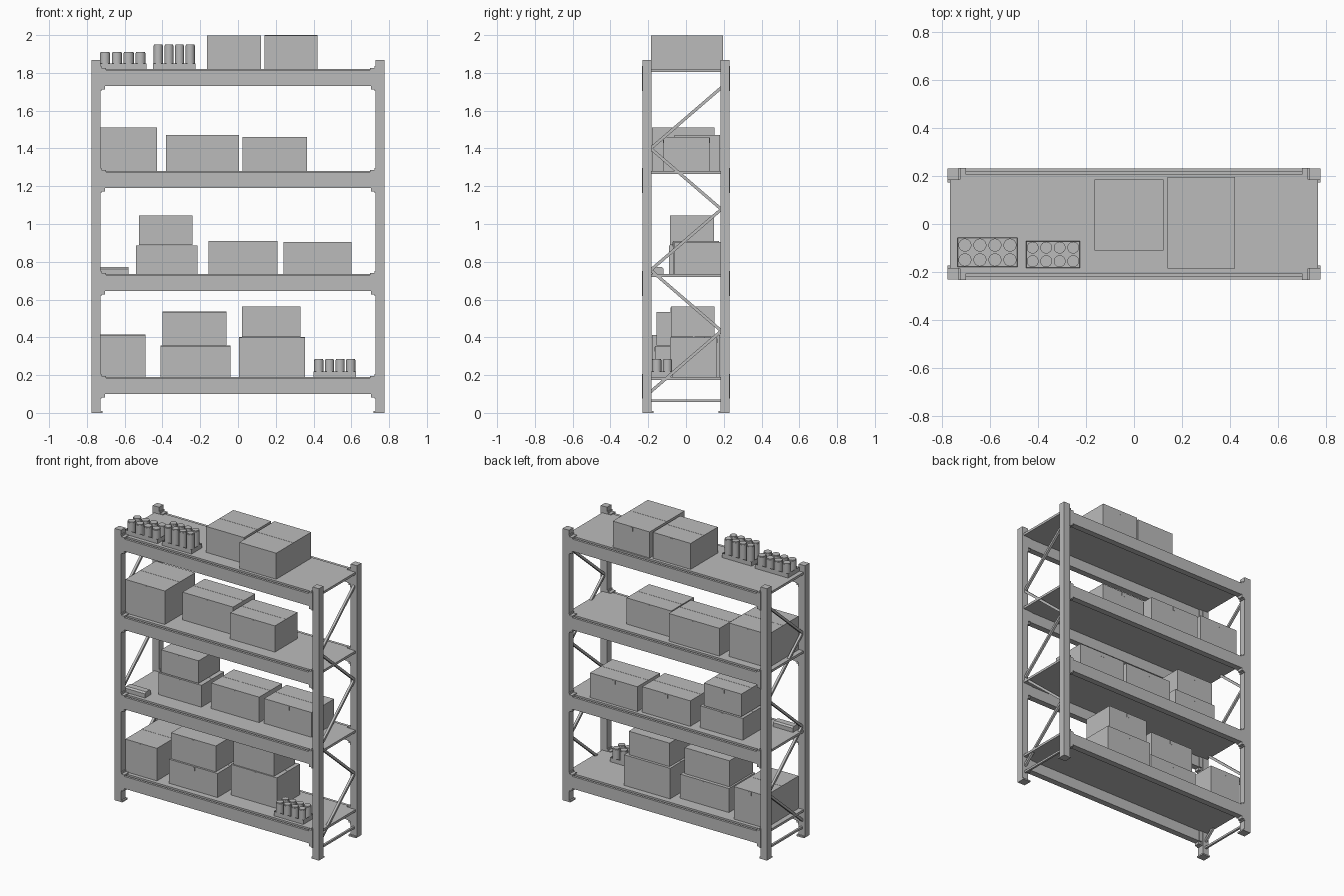
import bpy, bmesh, math
from mathutils import Vector

cube = bpy.data.objects.get("Cube")
if cube:
    bpy.data.objects.remove(cube, do_unlink=True)

grey = bpy.data.materials.new("plain_grey")
grey.use_nodes = True
COLOR = (0.5, 0.5, 0.5, 1)
grey.diffuse_color = COLOR
grey.node_tree.nodes["Principled BSDF"].inputs["Base Color"].default_value = COLOR


def finish(name, bm):
    bmesh.ops.recalc_face_normals(bm, faces=bm.faces)
    mesh = bpy.data.meshes.new(name)
    bm.to_mesh(mesh)
    bm.free()
    mesh.materials.append(grey)
    obj = bpy.data.objects.new(name, mesh)
    bpy.context.collection.objects.link(obj)
    return obj


def add_box(bm, x, y, z):
    """Add a block given (low, high) pairs on each axis."""
    verts = bmesh.ops.create_cube(bm, size=1)["verts"]
    for v in verts:
        v.co = Vector([sum(r) / 2 + c * (r[1] - r[0]) for r, c in zip((x, y, z), v.co)])
    return verts


def mirrored(r, s):
    return tuple(sorted((r[0] * s, r[1] * s)))


def add_strut(bm, a, b, width, depth):
    """Add a flat bar between two points in an end frame."""
    a, b = Vector(a), Vector(b)
    d = b - a
    rot = d.to_track_quat('Z', 'X').to_matrix()
    for v in bmesh.ops.create_cube(bm, size=1)["verts"]:
        v.co = (a + b) / 2 + rot @ Vector((v.co.x * width, v.co.y * depth, v.co.z * d.length))


SIDES = (-1, 1)
BEAM_BOTTOMS = (0.10, 0.645, 1.19, 1.73)
TOPS = [b + 0.09 for b in BEAM_BOTTOMS]

# Upright posts with foot plates
for sx in SIDES:
    for sy in SIDES:
        name = ("left" if sx > 0 else "right") + ("_back" if sy > 0 else "_front")
        bm = bmesh.new()
        add_box(bm, mirrored((0.728, 0.776), sx), mirrored((0.183, 0.23), sy), (0.008, 1.867))
        add_box(bm, mirrored((0.718, 0.776), sx), mirrored((0.172, 0.23), sy), (0, 0.01))
        finish(name + "_post", bm)

        # Beam hooks on each post
        bm = bmesh.new()
        for b in BEAM_BOTTOMS:
            add_box(bm, mirrored((0.70, 0.73), sx), mirrored((0.185, 0.234), sy), (b, b + 0.095))
            add_box(bm, mirrored((0.722, 0.73), sx), mirrored((0.185, 0.234), sy), (b - 0.025, b + 0.107))
            add_box(bm, mirrored((0.703, 0.73), sx), mirrored((0.195, 0.234), sy), (b - 0.018, b + 0.01))
        finish(name + "_hooks", bm)

# Shelf beams and deck panels
for i, b in enumerate(BEAM_BOTTOMS, 1):
    for sy in SIDES:
        bm = bmesh.new()
        add_box(bm, (-0.705, 0.705), mirrored((0.19, 0.232), sy), (b, b + 0.076))
        add_box(bm, (-0.705, 0.705), mirrored((0.216, 0.232), sy), (b + 0.07, b + 0.084))
        finish(f"shelf_{i}_{'back' if sy > 0 else 'front'}_beam", bm)
    bm = bmesh.new()
    add_box(bm, (-0.765, 0.765), (-0.206, 0.206), (b + 0.074, b + 0.09))
    finish(f"shelf_{i}_deck", bm)

# Zigzag bracing in both end frames
for sx in SIDES:
    bm = bmesh.new()
    x = 0.752 * sx
    add_strut(bm, (x, -0.19, 0.065), (x, 0.19, 0.065), 0.014, 0.014)
    for k in range(5):
        y = -0.187 if k % 2 == 0 else 0.187
        z = 0.112 + 0.322 * k
        add_strut(bm, (x, y, z), (x, -y, z + 0.322), 0.016, 0.016)
    finish(("left" if sx > 0 else "right") + "_bracing", bm)


def carton(name, x, y, z):
    """Cardboard box with a lid seam and tape tabs on the front and back."""
    bm = bmesh.new()
    add_box(bm, x, y, z)
    cx, cy = sum(x) / 2, sum(y) / 2
    add_box(bm, x, (cy - 0.004, cy + 0.004), (z[1] - 0.001, z[1] + 0.001))
    for edge in y:
        add_box(bm, (cx - 0.012, cx + 0.012), (edge - 0.001, edge + 0.001), (z[1] - 0.03, z[1] - 0.005))
    finish(name, bm)


# Cartons: shelf, x range, y range, top height
CARTONS = [
    (0, (-0.73, -0.49), (-0.18, 0.18), 0.413),
    (0, (-0.41, -0.04), (-0.165, 0.12), 0.355),
    (0, (0.005, 0.355), (-0.085, 0.165), 0.40),
    (1, (-0.54, -0.215), (-0.09, 0.155), 0.885),
    (1, (-0.155, 0.21), (-0.07, 0.175), 0.91),
    (1, (0.24, 0.60), (-0.06, 0.185), 0.905),
    (2, (-0.73, -0.43), (-0.18, 0.15), 1.51),
    (2, (-0.38, 0.005), (-0.06, 0.18), 1.47),
    (2, (0.025, 0.365), (-0.12, 0.125), 1.46),
    (3, (-0.165, 0.122), (-0.11, 0.185), 1.998),
    (3, (0.14, 0.42), (-0.185, 0.195), 1.999),
]
for n, (shelf, x, y, top) in enumerate(CARTONS, 1):
    carton(f"carton_{n}", x, y, (TOPS[shelf], top))

# Cartons stacked on other cartons
carton("stacked_carton_1", (-0.40, -0.06), (-0.155, 0.10), (0.357, 0.535))
carton("stacked_carton_2", (0.02, 0.33), (-0.08, 0.15), (0.402, 0.563))
carton("stacked_carton_3", (-0.525, -0.24), (-0.085, 0.148), (0.89, 1.045))


def tray_of_cans(name, x, y, base, top, radius):
    """Shallow open tray holding two rows of four cans."""
    bm = bmesh.new()
    add_box(bm, x, y, (base, base + 0.03))
    lid = max(bm.faces, key=lambda f: f.calc_center_median().z)
    bmesh.ops.inset_region(bm, faces=[lid], thickness=0.003)
    for v in lid.verts:
        v.co.z -= 0.024
    finish(name + "_tray", bm)

    bm = bmesh.new()
    dx, dy = (x[1] - x[0]) / 4, (y[1] - y[0]) / 2
    height = top - base - 0.006
    for i in range(4):
        for j in range(2):
            # Body with a narrow stepped rim
            cx, cy = x[0] + dx * (i + 0.5), y[0] + dy * (j + 0.5)
            for r, low, high in ((radius, 0, height - 0.006), (radius * 0.9, height - 0.006, height)):
                ring = bmesh.ops.create_cone(bm, cap_ends=True, segments=24, radius1=r,
                                             radius2=r, depth=high - low)["verts"]
                bmesh.ops.translate(bm, verts=ring,
                                    vec=(cx, cy, base + 0.006 + (low + high) / 2))
    obj = finish(name + "_cans", bm)
    bpy.ops.object.select_all(action='DESELECT')
    obj.select_set(True)
    bpy.context.view_layer.objects.active = obj
    bpy.ops.object.shade_smooth_by_angle(angle=math.radians(40))


tray_of_cans("wide", (-0.735, -0.485), (-0.18, -0.057), TOPS[3], 1.91, 0.027)
tray_of_cans("tall", (-0.45, -0.225), (-0.183, -0.07), TOPS[3], 1.95, 0.0245)
tray_of_cans("low", (0.40, 0.625), (-0.183, -0.07), TOPS[0], 0.285, 0.0245)

# Small packet with chamfered long edges
bm = bmesh.new()
add_box(bm, (-0.73, -0.58), (-0.18, -0.118), (TOPS[1], TOPS[1] + 0.038))
long_edges = [e for e in bm.edges
              if abs(e.verts[0].co.x - e.verts[1].co.x) > 0.1 and e.verts[0].co.z > TOPS[1] + 0.02]
bmesh.ops.bevel(bm, geom=long_edges, offset=0.01, segments=1, affect='EDGES')
finish("small_packet", bm)
